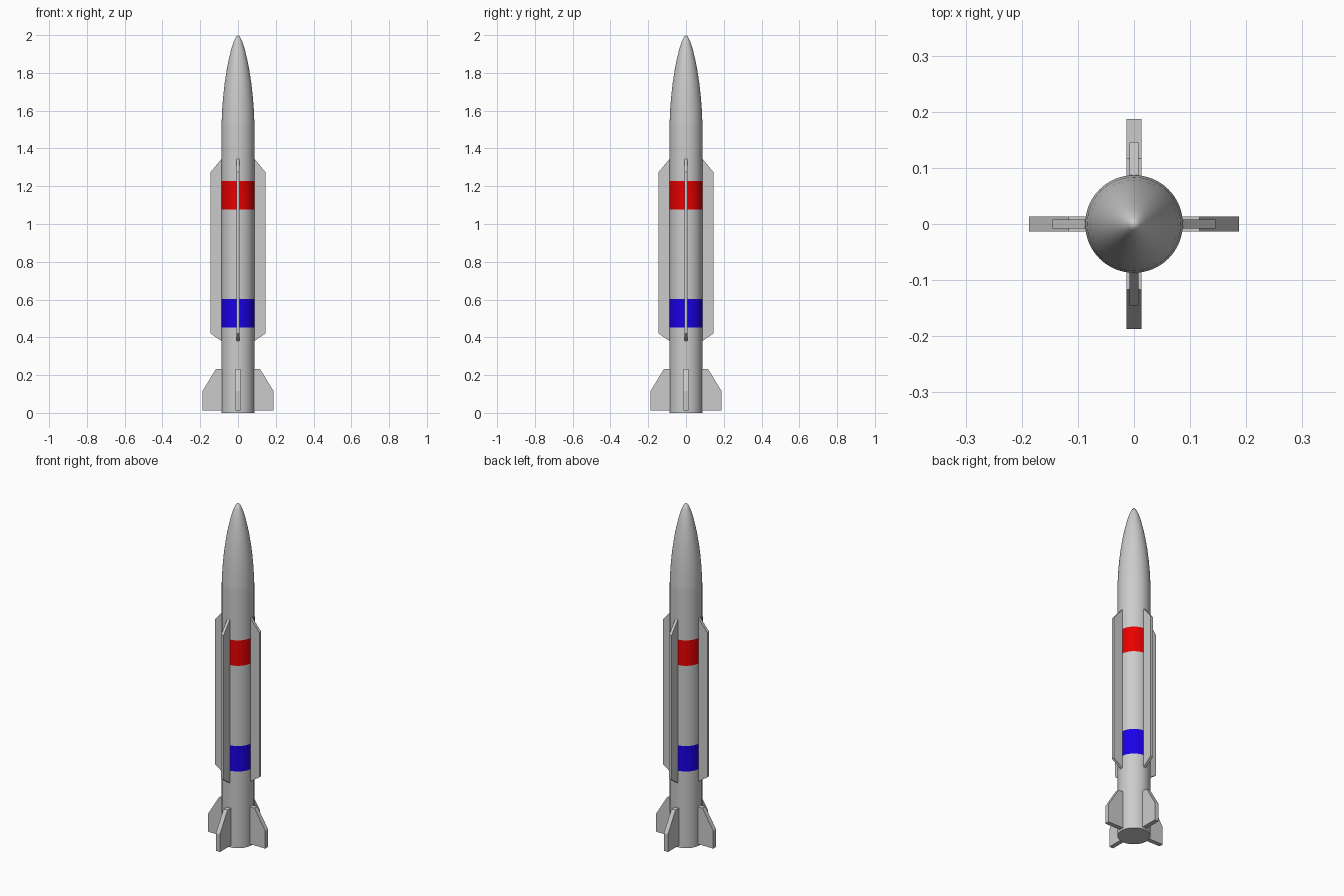
import bpy, bmesh, math
from mathutils import Matrix

if "Cube" in bpy.data.objects:
    bpy.data.objects.remove(bpy.data.objects["Cube"])

R = 0.087
SEG = 64


def finish(name, bm, color=None):
    bmesh.ops.recalc_face_normals(bm, faces=bm.faces)
    me = bpy.data.meshes.new(name)
    bm.to_mesh(me)
    bm.free()
    ob = bpy.data.objects.new(name, me)
    bpy.context.collection.objects.link(ob)
    if color:
        mat = bpy.data.materials.new(name + "_paint")
        mat.diffuse_color = color
        mat.use_nodes = True
        mat.node_tree.nodes["Principled BSDF"].inputs["Base Color"].default_value = mat.diffuse_color
        me.materials.append(mat)
    return ob


def lathe(name, profile, color=None):
    bm = bmesh.new()
    vs = [bm.verts.new((r, 0, z)) for r, z in profile]
    es = [bm.edges.new(p) for p in zip(vs, vs[1:])]
    bmesh.ops.spin(bm, geom=vs + es, axis=(0, 0, 1), cent=(0, 0, 0),
                   angle=math.tau, steps=SEG)
    bmesh.ops.remove_doubles(bm, verts=bm.verts, dist=1e-5)
    ob = finish(name, bm, color)
    # outward normals for open tube sections
    if sum(p.normal.dot((p.center.x, p.center.y, 0)) for p in ob.data.polygons) < 0:
        ob.data.flip_normals()
    bpy.ops.object.select_all(action='DESELECT')
    bpy.context.view_layer.objects.active = ob
    ob.select_set(True)
    bpy.ops.object.shade_smooth_by_angle(angle=math.radians(30))
    return ob


def fins(name, outline, thick):
    # four flat plates set around the body
    for i in range(4):
        bm = bmesh.new()
        f = bm.faces.new([bm.verts.new((x, -thick / 2, z)) for x, z in outline])
        ext = bmesh.ops.extrude_face_region(bm, geom=[f])
        moved = [v for v in ext["geom"] if isinstance(v, bmesh.types.BMVert)]
        bmesh.ops.translate(bm, verts=moved, vec=(0, thick, 0))
        bm.transform(Matrix.Rotation(i * math.pi / 2, 4, 'Z'))
        finish(f"{name}_{i + 1}", bm)


# Body sections, bottom to top
lathe("lower_body", [(0, 0), (R, 0), (R, 0.453)])
lathe("blue_band", [(R, 0.453), (R, 0.603)], (0.01, 0.0, 0.8, 1))
lathe("middle_body", [(R, 0.603), (R, 1.077)])
lathe("red_band", [(R, 1.077), (R, 1.227)], (0.8, 0.0, 0.0, 1))
lathe("upper_body", [(R, 1.227), (R, 1.53)])

# Pointed nose with a curved profile
lathe("nose_cone", [(R, 1.53), (0.0835, 1.61), (0.078, 1.68), (0.070, 1.75),
                    (0.060, 1.815), (0.049, 1.87), (0.036, 1.925),
                    (0.023, 1.965), (0.011, 1.99), (0, 2.0)])

# Long side strakes and short tail fins
fins("long_fin", [(0.07, 0.38), (0.087, 0.38), (0.145, 0.42), (0.145, 1.275),
                  (0.087, 1.345), (0.07, 1.345)], 0.016)
fins("tail_fin", [(0.07, 0.012), (0.187, 0.012), (0.187, 0.117),
                  (0.117, 0.232), (0.07, 0.232)], 0.026)
